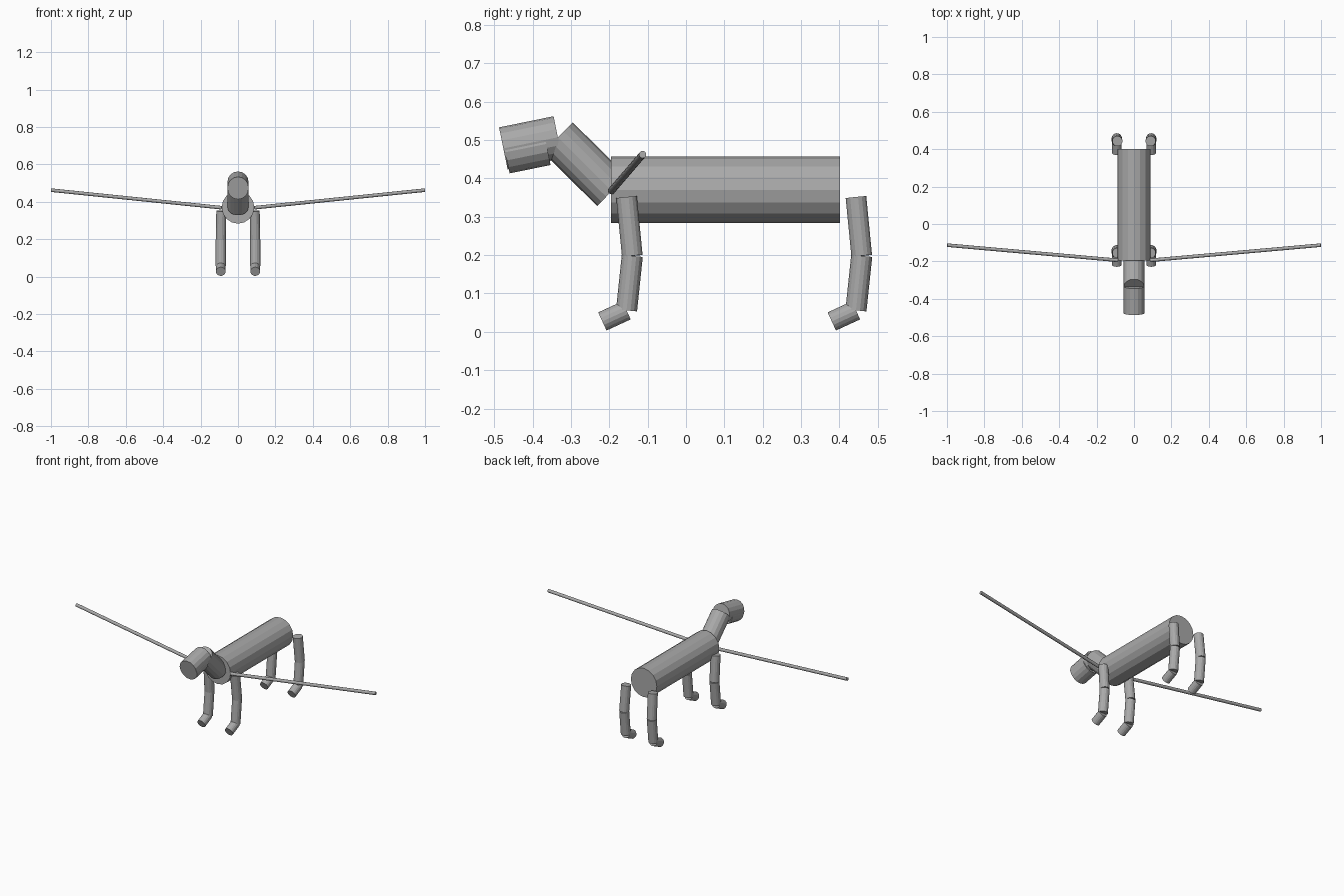
import bpy
from mathutils import Vector

cube = bpy.data.objects.get("Cube")
if cube:
    bpy.data.objects.remove(cube, do_unlink=True)

grey = bpy.data.materials.new("plain grey")
grey.use_nodes = True
COLOUR = (0.4, 0.4, 0.4, 1)
grey.diffuse_color = COLOUR
grey.node_tree.nodes["Principled BSDF"].inputs["Base Color"].default_value = COLOUR


def rod(name, start, end, radius, sides=16):
    """Flat-faced cylinder between two points."""
    a, b = Vector(start), Vector(end)
    bpy.ops.mesh.primitive_cylinder_add(
        vertices=sides, radius=radius, depth=(b - a).length, location=(a + b) / 2,
        rotation=(b - a).to_track_quat('Z', 'Y').to_euler())
    ob = bpy.context.object
    ob.name = name
    ob.data.materials.append(grey)
    return ob


# Body and neck
rod("body", (0, -0.195, 0.37), (0, 0.402, 0.37), 0.087)
rod("neck", (0, -0.193, 0.367), (0, -0.334, 0.507), 0.055)

# Head, with a shorter jaw set slightly below it
nape = Vector((0, -0.334, 0.507))
forward = Vector((0, -0.98, -0.2)).normalized()
down = Vector((0, 0.2, -0.98)).normalized()
rod("head", nape, nape + forward * 0.145, 0.056)
rod("jaw", nape + forward * 0.033 + down * 0.011,
    nape + forward * 0.142 + down * 0.011, 0.056)

for side, s in (("left", 1), ("right", -1)):
    # Thin wing spars sweeping up and back
    rod(f"{side}_wing_spar", (s * 0.087, -0.194, 0.368), (s * 0.999, -0.113, 0.462), 0.0095)

    # Jointed legs: thigh, shin and foot
    for place, y in (("front", 0), ("hind", 0.598)):
        hip = (s * 0.089, y - 0.155, 0.351)
        knee = (s * 0.092, y - 0.14, 0.198)
        ankle = (s * 0.092, y - 0.155, 0.056)
        toe = (s * 0.092, y - 0.218, 0.027)
        rod(f"{place}_{side}_thigh", hip, knee, 0.0275)
        rod(f"{place}_{side}_shin", knee, ankle, 0.0275)
        rod(f"{place}_{side}_foot", ankle, toe, 0.026)
